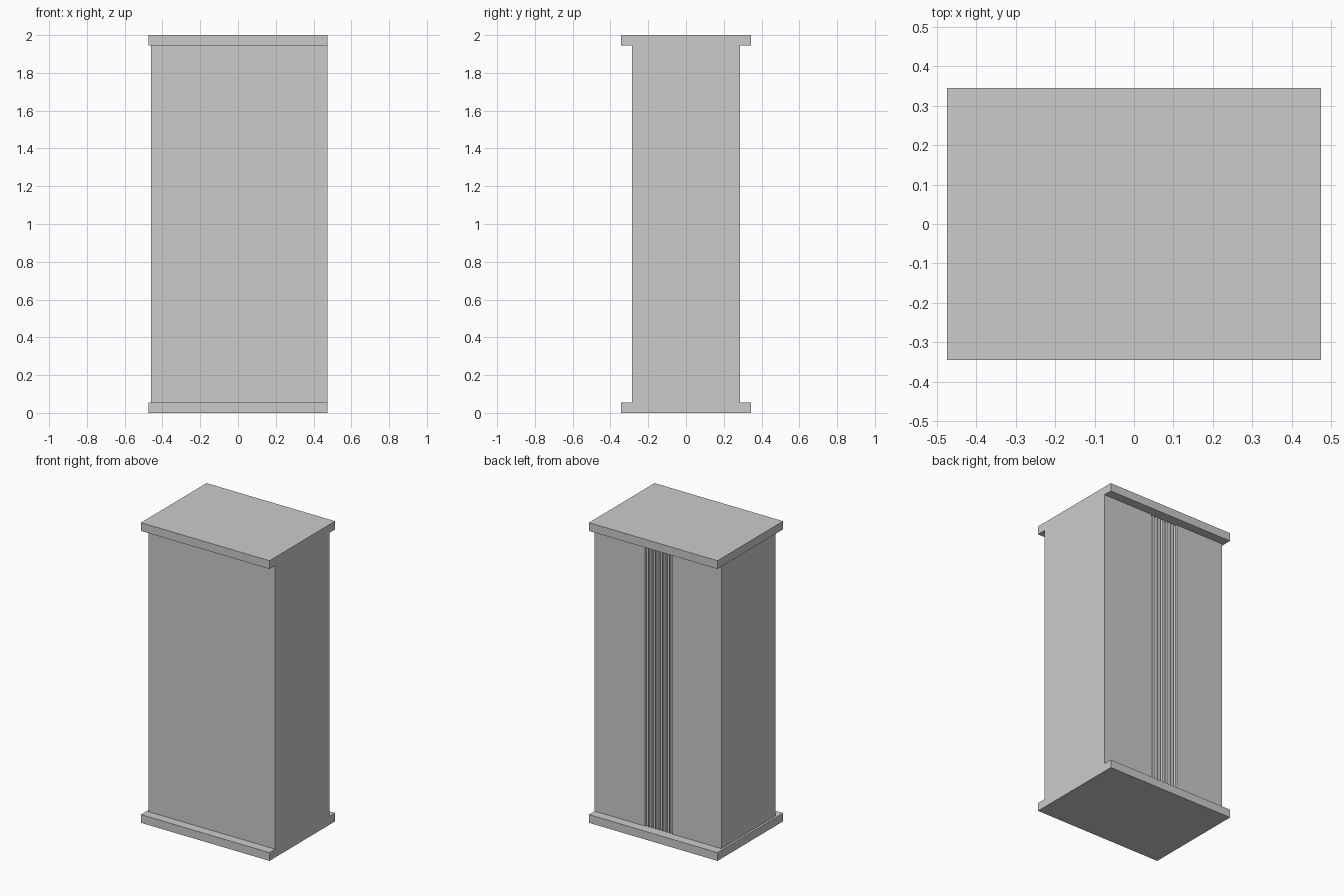
import bpy, bmesh, math

if "Cube" in bpy.data.objects:
    bpy.data.objects.remove(bpy.data.objects["Cube"])


def prism(name, outline, z0, z1):
    """Extrude a closed xy outline from z0 to z1."""
    bm = bmesh.new()
    face = bm.faces.new([bm.verts.new((x, y, z0)) for x, y in outline])
    ext = bmesh.ops.extrude_face_region(bm, geom=[face])
    for v in ext["geom"]:
        if isinstance(v, bmesh.types.BMVert):
            v.co.z = z1
    bmesh.ops.recalc_face_normals(bm, faces=bm.faces)
    mesh = bpy.data.meshes.new(name)
    bm.to_mesh(mesh)
    bm.free()
    obj = bpy.data.objects.new(name, mesh)
    bpy.context.collection.objects.link(obj)
    return obj


def rect(x0, x1, y0, y1):
    return [(x0, y0), (x1, y0), (x1, y1), (x0, y1)]


X, Y, T = 0.474, 0.345, 0.055
BX, BY = -0.46, 0.285

# base and top plates
prism("base_plate", rect(-X, X, -Y, Y), 0, T)
prism("top_plate", rect(-X, X, -Y, Y), 2 - T, 2)

# body with a band of narrow vertical flutes in the middle of the back
outline = [(BX, -BY), (X, -BY), (X, BY)]
count, half, depth, segs = 8, 0.103, 0.014, 4
pitch = 2 * half / count
for i in range(count):
    centre = half - pitch * (i + 0.5)
    for s in range(segs + 1):
        a = math.pi * s / segs
        outline.append((centre + 0.44 * pitch * math.cos(a),
                        BY - depth * math.sin(a)))
outline.append((BX, BY))
prism("fluted_body", outline, T, 2 - T)
